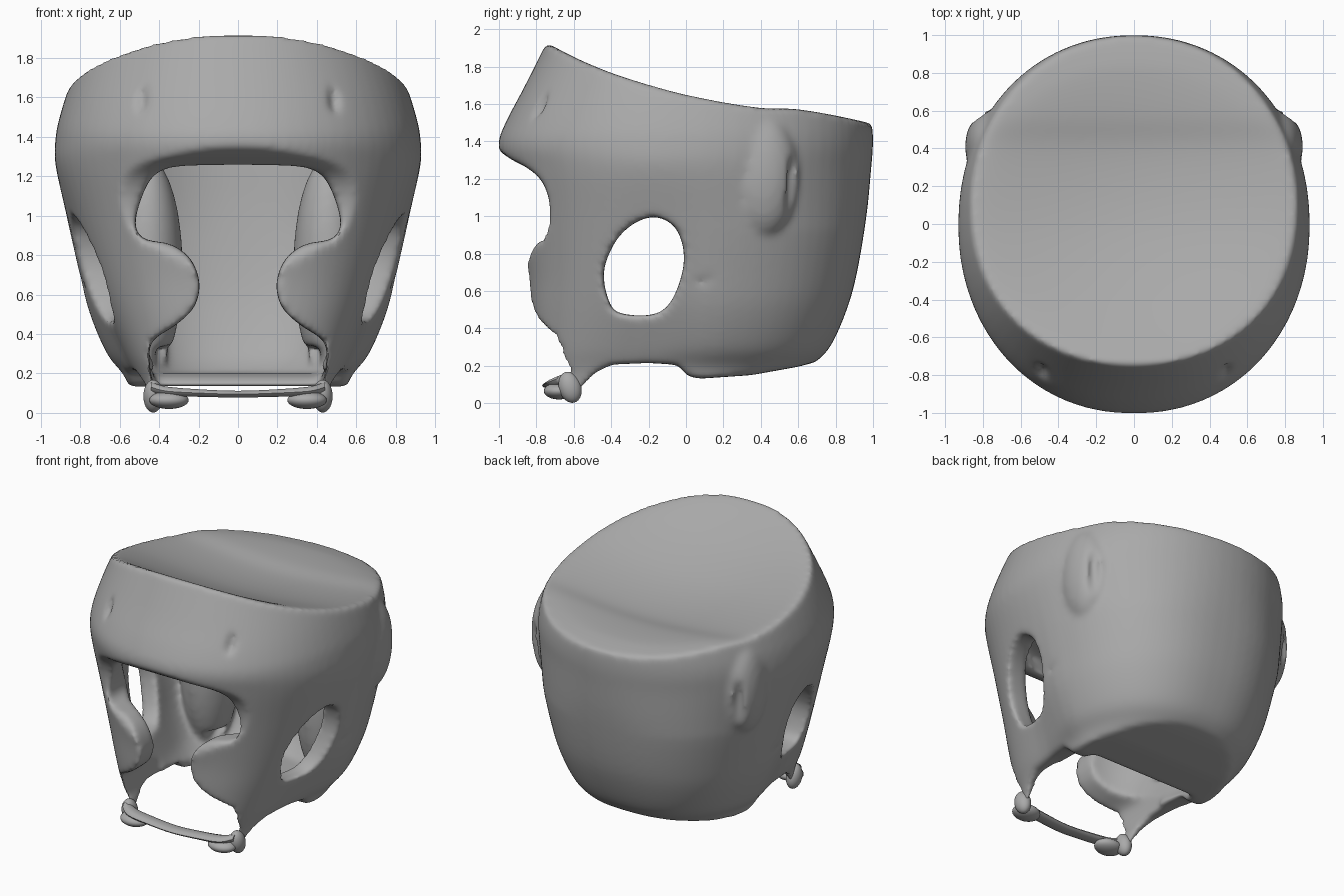
import bpy, bmesh, math
from mathutils import Matrix, Vector

if "Cube" in bpy.data.objects:
    bpy.data.objects.remove(bpy.data.objects["Cube"])

grey = bpy.data.materials.new("padding grey")
grey.use_nodes = True
grey.diffuse_color = (0.4, 0.4, 0.4, 1)
grey.node_tree.nodes["Principled BSDF"].inputs["Base Color"].default_value = (0.4, 0.4, 0.4, 1)


def make(name, bm):
    bmesh.ops.recalc_face_normals(bm, faces=bm.faces)
    mesh = bpy.data.meshes.new(name)
    bm.to_mesh(mesh)
    bm.free()
    mesh.materials.append(grey)
    ob = bpy.data.objects.new(name, mesh)
    bpy.context.collection.objects.link(ob)
    return ob


def loft(name, rows, n=72):
    """Stack egg-shaped rings: height, half width, front y, back y, front squareness, jaw taper."""
    bm = bmesh.new()
    rings = []
    for z, w, front, back, p, taper in rows:
        ring = []
        for i in range(n):
            a = math.tau * i / n
            c, s = math.cos(a), math.sin(a)
            q = p if s < 0 else max(p, 0.85)
            y = -front * math.copysign(abs(s) ** q, s) if s < 0 else back * abs(s) ** q
            t = min(1, max(0, (.2 - y) / .5))
            x = w * math.copysign(abs(c) ** q, c) * (1 - taper * t * t * (3 - 2 * t))
            ring.append(bm.verts.new((x, y, z)))
        rings.append(ring)
    for lo, hi in zip(rings, rings[1:]):
        for i in range(n):
            j = (i + 1) % n
            bm.faces.new((lo[i], lo[j], hi[j], hi[i]))
    bm.faces.new(rings[0])
    bm.faces.new(rings[-1])
    return make(name, bm)


def prism(name, points, axis, start, end):
    """Extrude a flat outline along x or y."""
    bm = bmesh.new()
    place = (lambda u, v, d: (d, u, v)) if axis == "x" else (lambda u, v, d: (u, d, v))
    a = [bm.verts.new(place(u, v, start)) for u, v in points]
    b = [bm.verts.new(place(u, v, end)) for u, v in points]
    bm.faces.new(a)
    bm.faces.new(b)
    for i in range(len(a)):
        j = (i + 1) % len(a)
        bm.faces.new((a[i], a[j], b[j], b[i]))
    return make(name, bm)


def ellipsoid(name, centre, radii, tilt=0):
    bm = bmesh.new()
    m = Matrix.Translation(centre) @ Matrix.Rotation(tilt, 4, "X") @ Matrix.Diagonal((*radii, 1))
    bmesh.ops.create_uvsphere(bm, u_segments=32, v_segments=18, radius=1, matrix=m)
    return make(name, bm)


def spline(points, steps=5, closed=False):
    """Smooth path through a few points."""
    n, out = len(points), []
    pick = lambda k: Vector(points[k % n] if closed else points[min(max(k, 0), n - 1)])
    for i in range(n if closed else n - 1):
        a, b, c, d = (pick(i + k) for k in (-1, 0, 1, 2))
        for k in range(steps):
            t = k / steps
            out.append(0.5 * (2 * b + (c - a) * t + (2 * a - 5 * b + 4 * c - d) * t * t
                              + (3 * b - a - 3 * c + d) * t ** 3))
    return out + ([] if closed else [pick(n - 1)])


# Padded outer body
rows = spline([(0.0, .55, -.76, .50, .55, .1), (.13, .565, -.78, .58, .55, .1),
               (.2, .595, -.79, .67, .55, .11), (.3, .675, -.81, .77, .6, .14),
               (.5, .76, -.84, .86, .7, .12), (.7, .81, -.86, .915, .77, .08),
               (1.0, .875, -.92, .965, .88, .03), (1.25, .925, -.98, .99, .95, 0),
               (1.38, .927, -1.005, 1.0, .95, 0), (1.5, .905, -.965, .995, .95, 0),
               (1.7, .84, -.86, .965, .95, 0), (2.0, .71, -.71, .9, .95, 0)], 4)
body = loft("headguard", rows)

# Hollow for the head
cavity = loft("cavity", [(z, w - .15, f + .17, b - .22, p, taper)
                         for z, w, f, b, p, taper in rows if .2 < z < 1.385])

# Sunken, forward-rising crown surface
crown_line = spline([(-1.3, 2.25), (-.74, 1.925), (-.46, 1.79), (-.19, 1.7), (.07, 1.635),
                     (.39, 1.58), (.61, 1.57), (.97, 1.5), (1.3, 1.4)], 5)


def crown_height(y):
    for (a, za), (b, zb) in zip(crown_line, crown_line[1:]):
        if y <= b:
            break
    return za + (zb - za) * (y - a) / (b - a)


bm = bmesh.new()
bmesh.ops.create_grid(bm, x_segments=60, y_segments=60, size=1.2)
for v in bm.verts:
    r2 = (v.co.x / .84) ** 2 + ((v.co.y - .08) / .78) ** 2
    v.co.z = crown_height(v.co.y) - .08 * max(0, 1 - r2) ** 1.4
ext = bmesh.ops.extrude_face_region(bm, geom=bm.faces[:])
for v in ext["geom"]:
    if isinstance(v, bmesh.types.BMVert):
        v.co.z = 2.8
crown = make("crown_cut", bm)

# Eye, nose and mouth opening, mirrored from one half
half = [(0, 1.25), (.3, 1.25), (.43, 1.2), (.5, 1.06), (.52, .94), (.47, .88), (.34, .855),
        (.24, .78), (.195, .66), (.22, .54), (.31, .45), (.43, .37), (.45, .3), (.44, .18)]
edge = [tuple(p) for p in spline(half, 4)] + [(.4, .1), (.36, -.3)]
face = prism("face_cut", edge + [(-x, z) for x, z in reversed(edge[1:])], "y", -1.4, -.25)

# Recess below the overhanging brow
recess = [(-.985, 1.34), (-.93, 1.3), (-.86, 1.265), (-.78, 1.2), (-.735, 1.1), (-.73, .98),
          (-.76, .9), (-.81, .84), (-.85, .76)]
brow = prism("brow_cut", [(-1.3, 1.36)] + spline(recess, 3) + [(-1.3, .76)], "x", -.62, .62)

# Chin and neck clearance, sloping up to the inner floor
chin = prism("chin_cut", [(-.7, -.3), (-.7, .34), (.4, .34), (.28, .225), (.12, .18), (.03, .1), (.02, -.3)],
             "x", -.42, .42)

# Ear holes
ear = [(-.44, .7), (-.41, .54), (-.35, .48), (-.17, .475), (-.07, .56), (-.01, .76),
       (-.05, .93), (-.16, .995), (-.28, .96), (-.38, .86)]
ears = prism("ear_cut", spline(ear, 4, True), "x", -1.4, 1.4)

# Jaw and neck underside
under = [(-1, -.3), (-1, .2), (-.79, .14), (-.74, .06), (-.62, 0), (-.57, .06), (-.5, .15), (-.4, .205),
         (-.2, .215), (-.04, .205), (.0, .15), (.06, .13), (.35, .15), (.6, .195), (1, .3), (1, -.3)]
base = prism("base_cut", under, "x", -1.4, 1.4)

helpers = []


def boolean(ob, operation):
    m = body.modifiers.new(ob.name, "BOOLEAN")
    m.operation, m.object, m.solver = operation, ob, "EXACT"
    ob.hide_render = True
    helpers.append(ob)


for ob in (crown, cavity):
    boolean(ob, "DIFFERENCE")
# Inner side pads and outer ear flaps
for s in (-1, 1):
    boolean(ellipsoid("side_pad", (s * .46, .34, .74), (.18, .22, .56)), "UNION")
    boolean(ellipsoid("ear_flap", (s * .765, .41, 1.22), (.13, .19, .33)), "UNION")
for ob in (face, brow, chin, ears, base):
    boolean(ob, "DIFFERENCE")
# Lacing grooves, pinched seams and brow dents
for s in (-1, 1):
    boolean(ellipsoid("flap_groove", (s * .82, .57, 1.12), (.04, .04, .22)), "DIFFERENCE")
    boolean(ellipsoid("ear_crease", (s * .82, .05, .64), (.05, .13, .03), .3), "DIFFERENCE")
    boolean(ellipsoid("brow_dent", (s * .49, -.79, 1.6), (.03, .05, .09), -.4), "DIFFERENCE")

# Soften into one padded skin
remesh = body.modifiers.new("skin", "REMESH")
remesh.mode, remesh.voxel_size = "VOXEL", .018
soften = body.modifiers.new("soften", "SMOOTH")
soften.factor, soften.iterations = .5, 14
graph = bpy.context.evaluated_depsgraph_get()
skin = bpy.data.meshes.new_from_object(body.evaluated_get(graph))
body.modifiers.clear()
body.data = skin
for ob in helpers:
    bpy.data.objects.remove(ob)
skin.materials.clear()
skin.materials.append(grey)
skin.polygons.foreach_set("material_index", [0] * len(skin.polygons))

# Chin strap: a thin flat band with slightly thicker ends
bm = bmesh.new()
path = spline([(-.44, -.64, .13), (-.36, -.69, .11), (-.18, -.71, .1), (0, -.72, .095),
               (.18, -.71, .1), (.36, -.69, .11), (.44, -.64, .13)], 4)
loops = []
for p in path:
    t = .018 + .05 * p.x ** 2
    loops.append([bm.verts.new((p.x, p.y + .05 * math.cos(a), p.z + t * math.sin(a)))
                  for a in (math.tau * k / 10 for k in range(10))])
for lo, hi in zip(loops, loops[1:]):
    for i in range(10):
        j = (i + 1) % 10
        bm.faces.new((lo[i], lo[j], hi[j], hi[i]))
bm.faces.new(loops[0])
bm.faces.new(loops[-1])
parts = [body, make("chin_strap", bm)]

# Strap fasteners and jaw tips
for s, side in ((1, "left"), (-1, "right")):
    parts.append(ellipsoid(side + "_fastener", (s * .35, -.68, .065), (.1, .08, .045)))
    parts.append(ellipsoid(side + "_jaw_tip", (s * .43, -.62, .085), (.05, .06, .085), .3))

for ob in parts:
    ob.select_set(True)
bpy.context.view_layer.objects.active = body
bpy.ops.object.shade_smooth_by_angle(angle=math.radians(50))
